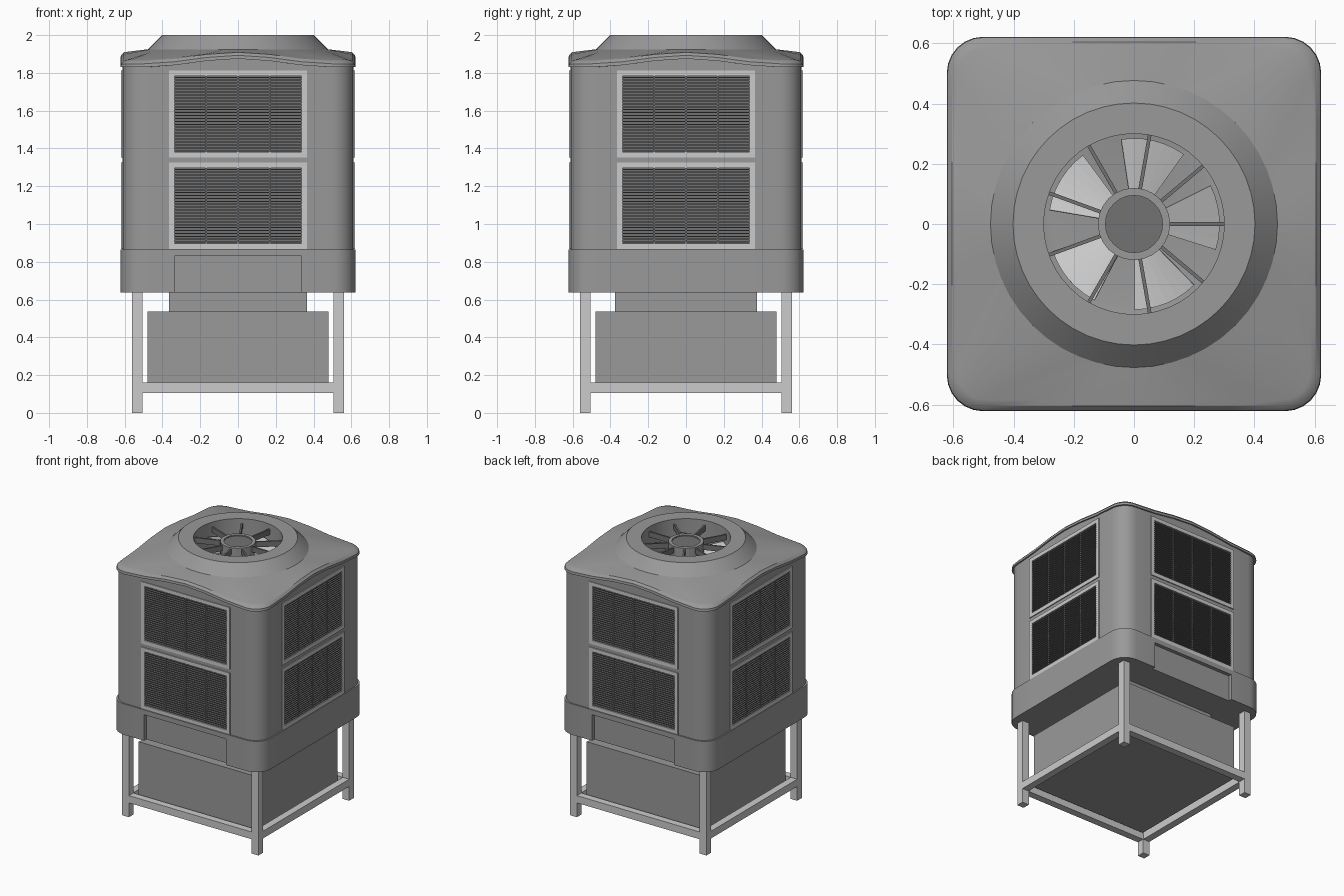
import bpy, bmesh, math
from mathutils import Matrix, Vector

if "Cube" in bpy.data.objects:
    bpy.data.objects.remove(bpy.data.objects["Cube"])


def material(name, v):
    m = bpy.data.materials.new(name)
    m.diffuse_color = (v, v, v, 1)
    m.use_nodes = True
    m.node_tree.nodes["Principled BSDF"].inputs["Base Color"].default_value = m.diffuse_color
    return m


pale = material("pale_metal", 0.62)
body = material("body_grey", 0.32)
dark = material("dark_grey", 0.17)


def add_object(name, bm, mat=None):
    bmesh.ops.recalc_face_normals(bm, faces=bm.faces)
    me = bpy.data.meshes.new(name)
    bm.to_mesh(me)
    bm.free()
    me.materials.append(mat or body)
    ob = bpy.data.objects.new(name, me)
    bpy.context.collection.objects.link(ob)
    return ob


def smooth(ob, angle=30):
    bpy.ops.object.select_all(action='DESELECT')
    ob.select_set(True)
    bpy.context.view_layer.objects.active = ob
    bpy.ops.object.shade_smooth_by_angle(angle=math.radians(angle))


def box(bm, x, y, z, tilt=0.0, turn=0.0):
    """Add a box from (min, max) ranges, tilted about its own x axis, then turned about world z."""
    c = Vector(((x[0] + x[1]) / 2, (y[0] + y[1]) / 2, (z[0] + z[1]) / 2))
    m = (Matrix.Rotation(turn, 4, 'Z') @ Matrix.Translation(c) @ Matrix.Rotation(tilt, 4, 'X')
         @ Matrix.Diagonal((x[1] - x[0], y[1] - y[0], z[1] - z[0], 1)))
    bmesh.ops.create_cube(bm, size=1, matrix=m)


def square_ring(a, r, z, bump=0.0):
    """Rounded square of half width a; bump lifts the middle of every side."""
    c = a - r
    quarter = [(a, c * i / 3) for i in range(3)]
    quarter += [(c + r * math.cos(t), c + r * math.sin(t)) for t in (math.pi / 12 * i for i in range(7))]
    quarter += [(c * i / 3, a) for i in (2, 1)]
    pts = []
    for k in range(4):
        for x, y in quarter:
            s = min(min(abs(x), abs(y)) / 0.5, 1)
            p = Vector((x, y, z + bump * (0.5 + 0.5 * math.cos(math.pi * s))))
            pts.append(Matrix.Rotation(k * math.pi / 2, 3, 'Z') @ p)
    return pts


def circle_ring(r, z, n=48):
    return [Vector((r * math.cos(2 * math.pi * i / n), r * math.sin(2 * math.pi * i / n), z)) for i in range(n)]


def loft(name, rings, cap_start=True, cap_end=True, mat=None):
    bm = bmesh.new()
    loops = [[bm.verts.new(p) for p in ring] for ring in rings]
    n = len(loops[0])
    for a, b in zip(loops, loops[1:]):
        for i in range(n):
            bm.faces.new((a[i], a[(i + 1) % n], b[(i + 1) % n], b[i]))
    if cap_start:
        bm.faces.new(loops[0])
    if cap_end:
        bm.faces.new(loops[-1])
    return add_object(name, bm, mat)


def cut(ob, bm):
    """Boolean the cutter boxes away from an object."""
    cutter = add_object("cutter", bm)
    cutter.hide_render = True
    mod = ob.modifiers.new("recess", 'BOOLEAN')
    mod.object = cutter
    mod.operation = 'DIFFERENCE'
    mod.solver = 'EXACT'
    bpy.context.view_layer.objects.active = ob
    bpy.ops.object.modifier_apply(modifier=mod.name)
    bpy.data.objects.remove(cutter)


PANELS = {"lower": (0.868, 1.325), "upper": (1.352, 1.812)}
TURNS = [k * math.pi / 2 for k in range(4)]

# Cabinet with recessed openings for the pads
cabinet = loft("cabinet", [square_ring(0.612, 0.12, 0.86), square_ring(0.612, 0.12, 1.84, 0.045),
                           circle_ring(0.31, 1.78)])
bm = bmesh.new()
for turn in TURNS:
    for z0, z1 in PANELS.values():
        box(bm, (-0.35, 0.35), (-0.7, -0.565), (z0 + 0.015, z1 - 0.015), turn=turn)
cut(cabinet, bm)
smooth(cabinet)

# Water tray with recessed access panels front and back
tray = loft("water_tray", [square_ring(0.622, 0.12, 0.637), square_ring(0.622, 0.12, 0.866)])
bm = bmesh.new()
for turn in (0, math.pi):
    box(bm, (-0.337, 0.337), (-0.7, -0.595), (0.6, 0.83), turn=turn)
cut(tray, bm)
smooth(tray)

# Roof: rolled rim, raised cone and fan duct in one skin
roof = loft("roof", [square_ring(0.605, 0.12, 1.83, 0.045), square_ring(0.622, 0.12, 1.83, 0.045),
                     square_ring(0.62, 0.12, 1.848, 0.045), square_ring(0.605, 0.11, 1.864, 0.045),
                     square_ring(0.585, 0.095, 1.87, 0.042), circle_ring(0.477, 1.925),
                     circle_ring(0.402, 2.0), circle_ring(0.30, 2.0), circle_ring(0.30, 1.78)], False, False)
smooth(roof)

# Louvre panels: frame, slats, dark pad and upright dividers, repeated on all four sides
for level, (z0, z1) in PANELS.items():
    frame, slats, pad = bmesh.new(), bmesh.new(), bmesh.new()
    y = (-0.619, -0.565)
    t = 0.028
    for s in (-1, 1):
        box(frame, sorted((s * 0.337, s * 0.365)), y, (z0, z1))
    box(frame, (-0.337, 0.337), y, (z0, z0 + t))
    box(frame, (-0.337, 0.337), y, (z1 - t, z1))
    n = 26
    for i in range(n):
        z = z0 + t + (z1 - z0 - 2 * t) * (i + 0.5) / n
        box(slats, (-0.337, 0.337), (-0.618, -0.596), (z - 0.003, z + 0.003))
    for x in (-0.168, 0, 0.168):
        box(slats, (x - 0.004, x + 0.004), (-0.614, -0.566), (z0 + t, z1 - t))
    box(pad, (-0.337, 0.337), (-0.572, -0.56), (z0 + t, z1 - t))
    first = [add_object(level + "_panel_frame", frame, pale), add_object(level + "_louvres", slats, dark),
             add_object(level + "_cooling_pad", pad, dark)]
    for turn in TURNS[1:]:
        for ob in first:
            twin = ob.copy()
            twin.rotation_euler.z = turn
            bpy.context.collection.objects.link(twin)

# Fan hub with recessed dark cap
loft("fan_hub", [circle_ring(0.12, 1.85, 24), circle_ring(0.12, 1.975, 24), circle_ring(0.095, 1.975, 24),
                 circle_ring(0.095, 1.962, 24)])
loft("hub_cap", [circle_ring(0.095, 1.955, 24), circle_ring(0.095, 1.967, 24)], mat=dark)

# Five pitched fan blades
bm = bmesh.new()
for k in range(5):
    rows = []
    for i in range(7):
        a = math.radians(4.5 + 72 * k - 22 + 44 * i / 6)
        z = 1.86 + 0.05 * i / 6
        rows.append([bm.verts.new((r * math.cos(a), r * math.sin(a), z)) for r in (0.11, 0.285)])
    for p, q in zip(rows, rows[1:]):
        bm.faces.new((p[0], p[1], q[1], q[0]))
blades = add_object("fan_blades", bm, pale)
blades.modifiers.new("thickness", 'SOLIDIFY').thickness = 0.006

# Nine guard struts from hub to duct
bm = bmesh.new()
for k in range(9):
    box(bm, (0.11, 0.302), (-0.006, 0.006), (1.925, 1.965), turn=math.radians(40 * k))
add_object("guard_struts", bm, dark)

# Outlet neck and lower plenum box
bm = bmesh.new()
box(bm, (-0.365, 0.365), (-0.375, 0.375), (0.53, 0.65))
add_object("outlet_neck", bm)
bm = bmesh.new()
box(bm, (-0.48, 0.48), (-0.48, 0.48), (0.135, 0.537))
add_object("plenum_box", bm)

# Stand: four legs joined by rails
legs, rails = bmesh.new(), bmesh.new()
for turn in TURNS:
    box(legs, (0.505, 0.56), (0.505, 0.56), (0, 0.645), turn=turn)
    box(rails, (-0.508, 0.508), (-0.56, -0.507), (0.106, 0.16), turn=turn)
add_object("stand_legs", legs, pale)
add_object("stand_rails", rails, pale)
